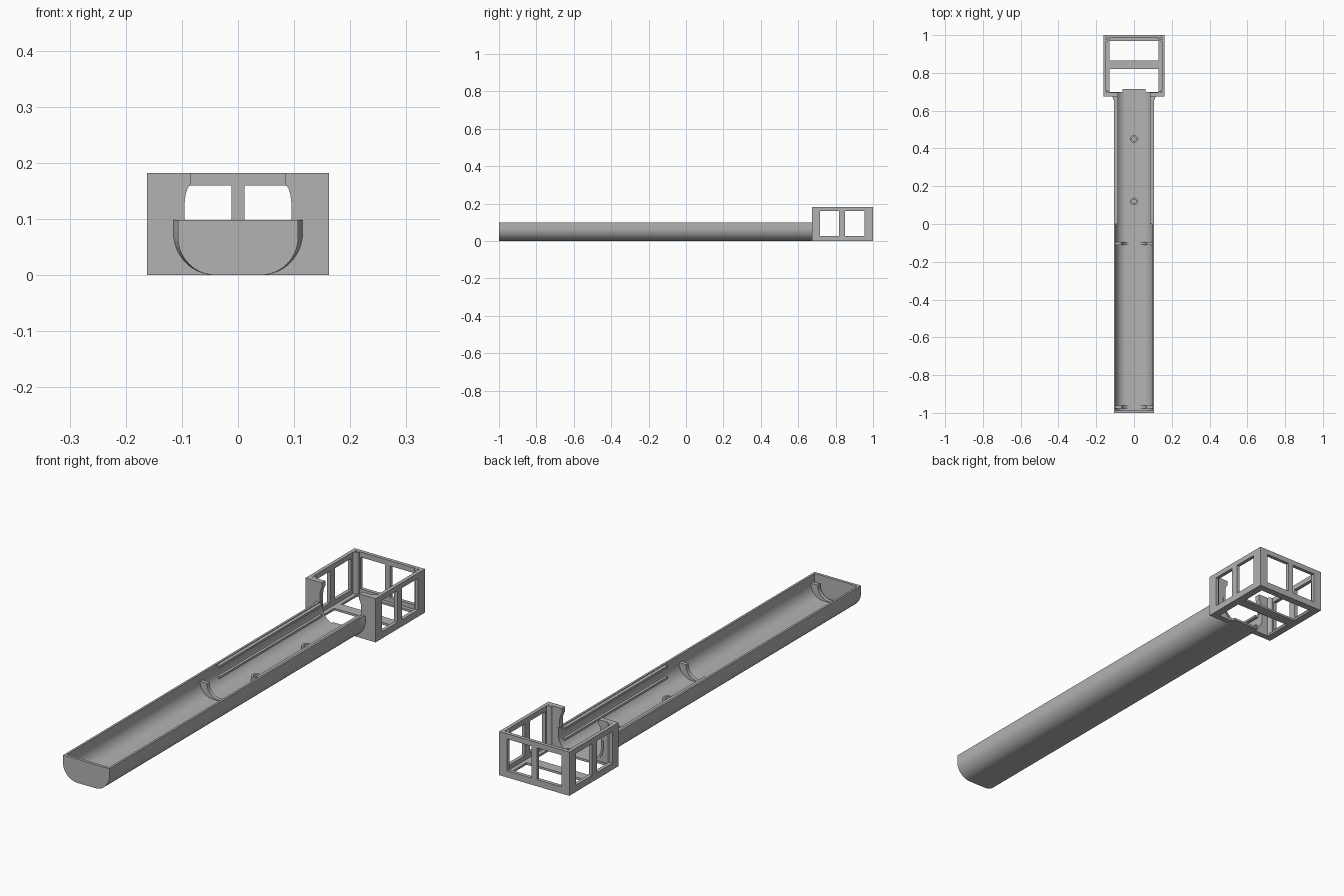
import bpy, bmesh, math
from mathutils import Vector

cube = bpy.data.objects.get("Cube")
if cube:
    bpy.data.objects.remove(cube, do_unlink=True)

grey = bpy.data.materials.new("plain grey")
grey.use_nodes = True
COLOUR = (0.45, 0.45, 0.45, 1)
grey.diffuse_color = COLOUR
grey.node_tree.nodes["Principled BSDF"].inputs["Base Color"].default_value = COLOUR


def finish(name, bm):
    bmesh.ops.recalc_face_normals(bm, faces=bm.faces)
    mesh = bpy.data.meshes.new(name)
    bm.to_mesh(mesh)
    bm.free()
    mesh.materials.append(grey)
    obj = bpy.data.objects.new(name, mesh)
    bpy.context.collection.objects.link(obj)
    bpy.ops.object.select_all(action="DESELECT")
    obj.select_set(True)
    bpy.context.view_layer.objects.active = obj
    bpy.ops.object.shade_smooth_by_angle(angle=math.radians(30))
    return obj


def loft(name, loops, ring=False):
    """Skin a list of equal point loops; cap the ends or close into a ring."""
    bm = bmesh.new()
    rows = [[bm.verts.new(p) for p in loop] for loop in loops]
    n = len(rows[0])
    pairs = list(zip(rows, rows[1:])) + ([(rows[-1], rows[0])] if ring else [])
    for a, b in pairs:
        for i in range(n):
            j = (i + 1) % n
            bm.faces.new((a[i], a[j], b[j], b[i]))
    if not ring:
        bm.faces.new(rows[0])
        bm.faces.new(rows[-1])
    return finish(name, bm)


def prism(name, profile, y0, y1):
    return loft(name, [[(x, y, z) for x, z in profile] for y in (y0, y1)])


def box(name, x0, x1, y0, y1, z0, z1):
    return prism(name, [(x0, z0), (x1, z0), (x1, z1), (x0, z1)], y0, y1)


def tube(name, x, y, z0, z1, outer, inner, sides=24):
    def circle(r, z):
        turns = [i * math.tau / sides for i in range(sides)]
        return [(x + r * math.cos(t), y + r * math.sin(t), z) for t in turns]
    return loft(name, [circle(outer, z0), circle(outer, z1),
                       circle(inner, z1), circle(inner, z0)], ring=True)


def window_panel(name, us, vs, place, depth):
    """Grid panel whose odd-odd cells are left open, thickened by depth."""
    bm = bmesh.new()
    grid = [[bm.verts.new(place(u, v)) for v in vs] for u in us]
    for i in range(len(us) - 1):
        for j in range(len(vs) - 1):
            if not (i % 2 and j % 2):
                bm.faces.new((grid[i][j], grid[i + 1][j],
                              grid[i + 1][j + 1], grid[i][j + 1]))
    out = bmesh.ops.extrude_face_region(bm, geom=bm.faces[:], use_keep_orig=True)
    verts = [g for g in out["geom"] if isinstance(g, bmesh.types.BMVert)]
    bmesh.ops.translate(bm, verts=verts, vec=Vector(depth))
    return finish(name, bm)


def half_u(w, floor, r, top, steps=14):
    """Right half of a rounded channel, from the floor up to the rim."""
    turns = [i * math.pi / 2 / steps for i in range(steps + 1)]
    arc = [(w - r + r * math.sin(t), floor + r - r * math.cos(t)) for t in turns]
    return arc + [(w, top)]


def flip(points):
    return [(-x, z) for x, z in reversed(points)]


def full_u(*args):
    half = half_u(*args)
    return flip(half) + half


RIM, FRONT, BACK, JOIN = 0.098, -1.0, 1.0, 0.675
OUTER = (0.107, 0, 0.067)
INNER = (0.098, 0.009, 0.058)

# Long open channel with a closed front end and a flared collar
channel = full_u(*OUTER, RIM) + list(reversed(full_u(*INNER, RIM)))
prism("channel", channel, FRONT + 0.012, JOIN + 0.025)
prism("channel_end_cap", full_u(*OUTER, RIM), FRONT, FRONT + 0.012)
hole = list(reversed(full_u(*INNER, RIM)))
flare = full_u(0.115, 0, 0.075, RIM) + hole
loft("channel_collar", [[(x, 0.655, z) for x, z in channel],
                        [(x, JOIN, z) for x, z in flare]])
box("channel_floor_lip", -0.062, 0.062, 0.69, 0.715, 0, 0.009)

# Crescent ribs across the channel
rib_half = half_u(*INNER, 0.068)
rib_inside = half_u(0.065, 0.013, 0.05, 0.068)
rib = flip(rib_half) + rib_half + list(reversed(flip(rib_inside) + rib_inside))
for place, y in (("front", -0.978), ("middle", -0.11)):
    prism(place + "_rib", rib, y, y + 0.016)

# Paired guide rails on both channel walls
for side, s in (("left", 1), ("right", -1)):
    for level, z in (("upper", 0.086), ("lower", 0.04)):
        xs = sorted((s * 0.084, s * 0.1))
        box(f"{side}_{level}_rail", *xs, 0, JOIN, z, z + 0.009)

# Screw bosses on the channel floor
for place, y in (("front", 0.12), ("rear", 0.45)):
    tube(place + "_boss", 0, y, 0.005, 0.03, 0.02, 0.011)

# Cage walls with paired windows
W, H, T = 0.162, 0.182, 0.015
heights = (0, 0.028, 0.16, H)
for side, s in (("left", 1), ("right", -1)):
    window_panel(side + "_cage_wall", (JOIN, 0.716, 0.818, 0.85, 0.955, BACK),
                 heights, lambda u, v: (s * W, u, v), (-s * T, 0, 0))
window_panel("back_cage_wall", (-W, -0.125, -0.012, 0.012, 0.125, W),
             heights, lambda u, v: (u, BACK, v), (0, -T, 0))
window_panel("cage_base", (-W, -0.13, 0.13, W),
             (JOIN, 0.70, 0.82, 0.865, 0.97, BACK),
             lambda u, v: (u, v, 0), (0, 0, 0.009))

# Front cage wall: two halves around the channel, with a curved throat
throat = [(0.095, 0.13), (0.0935, 0.143), (0.09, 0.154), (0.085, 0.162), (0.085, H)]
half_wall = half_u(0.102, 0.004, 0.062, 0.1)[:-1] + [(0.102, RIM), (0.095, RIM)]
half_wall += throat + [(W, H), (W, 0), (0.04, 0)]
prism("left_front_wall", half_wall, JOIN, JOIN + 0.022)
prism("right_front_wall", flip(half_wall), JOIN, JOIN + 0.022)

# Hollow screw posts in the cage corners
for side, x in (("left", 0.145), ("right", -0.145)):
    for place, y in (("front", 0.692), ("back", 0.983)):
        tube(f"{side}_{place}_post", x, y, 0, H, 0.016, 0.007)
